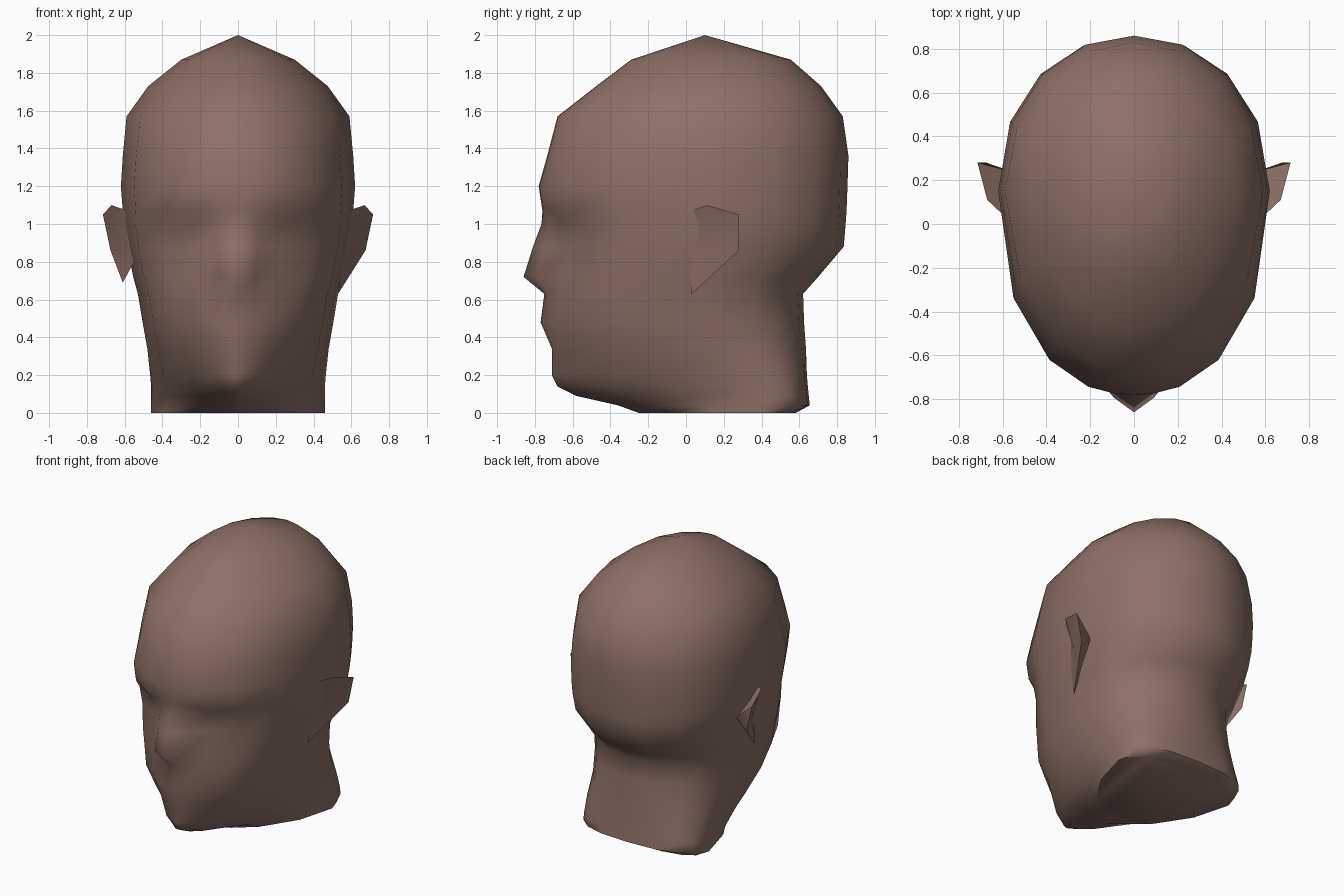
import bpy, bmesh, math

skin = bpy.data.materials.new("brown_skin")
skin.diffuse_color = (0.27, 0.165, 0.135, 1)


def finish(name, bm, angle):
    bmesh.ops.recalc_face_normals(bm, faces=bm.faces)
    me = bpy.data.meshes.new(name)
    bm.to_mesh(me)
    bm.free()
    me.materials.append(skin)
    ob = bpy.data.objects.new(name, me)
    bpy.context.collection.objects.link(ob)
    bpy.ops.object.select_all(action='DESELECT')
    ob.select_set(True)
    bpy.context.view_layer.objects.active = ob
    bpy.ops.object.shade_smooth_by_angle(angle=math.radians(angle))
    return ob


# Head cross-sections: height, centre-line front y, face front y, back y,
# half width, y of the widest point, front roundness, back roundness (low = square)
LEVELS = [
    (0.00, -0.25, -0.25, 0.58, 0.46, 0.40, 1.25, 0.72),
    (0.04, -0.36, -0.36, 0.655, 0.46, 0.40, 1.35, 0.7),
    (0.09, -0.58, -0.58, 0.65, 0.46, 0.40, 1.4, 0.72),
    (0.14, -0.68, -0.68, 0.645, 0.46, 0.38, 1.35, 0.74),
    (0.20, -0.71, -0.71, 0.64, 0.465, 0.34, 1.22, 0.76),
    (0.34, -0.71, -0.70, 0.635, 0.48, 0.20, 0.98, 0.83),
    (0.48, -0.77, -0.74, 0.625, 0.505, 0.15, 0.9, 0.92),
    (0.63, -0.75, -0.71, 0.62, 0.53, 0.15, 0.84, 1.0),
    (0.72, -0.86, -0.68, 0.70, 0.555, 0.15, 0.8, 1.0),
    (0.88, -0.81, -0.64, 0.835, 0.585, 0.15, 0.77, 0.94),
    (1.00, -0.765, -0.67, 0.845, 0.605, 0.15, 0.8, 0.92),
    (1.07, -0.76, -0.755, 0.85, 0.61, 0.15, 0.88, 0.92),
    (1.20, -0.78, -0.78, 0.855, 0.62, 0.15, 0.89, 0.93),
    (1.36, -0.735, -0.735, 0.86, 0.61, 0.15, 0.92, 0.95),
    (1.57, -0.68, -0.68, 0.83, 0.59, 0.15, 0.98, 1.0),
    (1.73, -0.475, -0.475, 0.715, 0.475, 0.15, 1.03, 1.03),
    (1.87, -0.29, -0.29, 0.555, 0.30, 0.15, 1.0, 1.0),
]
HALF = [0, 6, 17, 36, 61, 90, 115, 138, 160, 180]
ANGLES = HALF + [-a for a in HALF[-2:0:-1]]


def ring_point(level, deg):
    z, centre, face, back, w, mid, front_pow, back_pow = level
    a = math.radians(abs(deg))
    s, c = max(math.sin(a), 0), math.cos(a)
    power = front_pow if c > 0 else back_pow
    x = math.copysign(w * s ** power, deg) if 0 < abs(deg) < 180 else 0
    reach = face - mid if c > 0 else back - mid
    y = mid + reach * abs(c) ** power
    if deg == 0:
        y = centre
    elif abs(deg) == 6:                       # sides of nose and lips
        y += 0.65 * (centre - face)
    return (x, y, z)


bm = bmesh.new()
rings = [[bm.verts.new(ring_point(l, d)) for d in ANGLES] for l in LEVELS]
n = len(ANGLES)
for lo, hi in zip(rings, rings[1:]):
    for i in range(n):
        j = (i + 1) % n
        bm.faces.new((lo[i], lo[j], hi[j], hi[i]))
crown = bm.verts.new((0, 0.1, 2.0))
for i in range(n):
    bm.faces.new((rings[-1][i], rings[-1][(i + 1) % n], crown))
bm.faces.new(rings[0])
finish("head", bm, 65)

# Ears: a rim fanned to a hollow in front and to a root inside the head
RIM = [(0.585, 0.03, 1.07), (0.67, 0.11, 1.10), (0.715, 0.28, 1.05),
       (0.675, 0.28, 0.86), (0.53, 0.03, 0.63), (0.55, 0.02, 0.80)]
for name, side in (("right_ear", 1), ("left_ear", -1)):
    bm = bmesh.new()
    rim = [bm.verts.new((side * x, y, z)) for x, y, z in RIM]
    if side < 0:
        rim[4].co = (-0.61, 0.10, 0.69)       # the left lobe is shorter
    hollow = bm.verts.new((side * 0.60, 0.12, 0.88))
    root = bm.verts.new((side * 0.56, 0.24, 0.92))
    for i in range(len(rim)):
        for hub in (hollow, root):
            bm.faces.new((rim[i], rim[(i + 1) % len(rim)], hub))
    finish(name, bm, 40)
